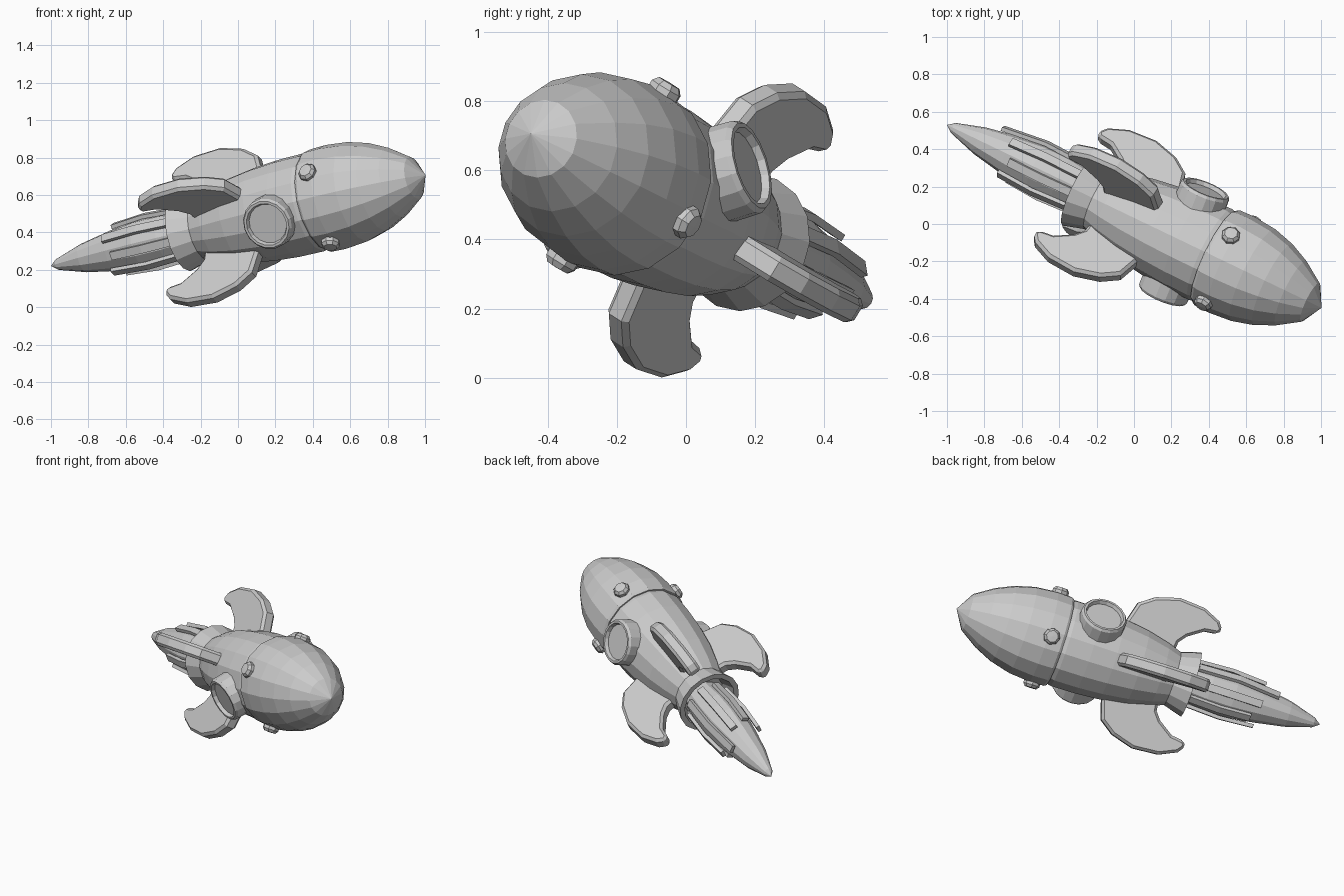
import bpy, bmesh
from math import cos, sin, pi, radians
from mathutils import Matrix, Vector

if "Cube" in bpy.data.objects:
    bpy.data.objects.remove(bpy.data.objects["Cube"])

# Rocket frame: local z runs from exhaust tip to nose, tilted into the world
tail, nose = Vector((-1, .53, .22)), Vector((1, -.43, .705))
axis = (nose - tail).normalized()
side = Vector((0, 0, 1)).cross(axis).normalized()
up = axis.cross(side)
FRAME = Matrix.Translation(tail) @ Matrix((side, up, axis)).transposed().to_4x4()
SHIFT = Matrix.Translation((0, -.017, 0))  # ship sits slightly off the plume line


def finish(name, bm, local=Matrix()):
    bmesh.ops.recalc_face_normals(bm, faces=bm.faces)
    bm.transform(FRAME @ local)
    if not name.startswith('exhaust'):
        bm.transform(SHIFT)
    me = bpy.data.meshes.new(name)
    bm.to_mesh(me)
    bm.free()
    ob = bpy.data.objects.new(name, me)
    bpy.context.collection.objects.link(ob)
    return ob


def lathe(name, profile, n=16, local=Matrix(), closed=False):
    """Revolve (radius, height) points round local z."""
    bm = bmesh.new()
    rings = []
    for r, z in profile:
        if r == 0:
            rings.append([bm.verts.new((0, 0, z))] * n)
        else:
            rings.append([bm.verts.new((r * cos(2 * pi * i / n), r * sin(2 * pi * i / n), z))
                          for i in range(n)])
    pairs = list(zip(rings, rings[1:])) + ([(rings[-1], rings[0])] if closed else [])
    for a, b in pairs:
        for i in range(n):
            j = (i + 1) % n
            bm.faces.new(list(dict.fromkeys((a[i], a[j], b[j], b[i]))))
    return finish(name, bm, local)


def plate(name, outline, thick, angle, bevel=0):
    """Flat plate from (radius, height) outline, turned round the axis."""
    bm = bmesh.new()
    f = bm.faces.new([bm.verts.new((r, -thick / 2, z)) for r, z in outline])
    new = bmesh.ops.extrude_face_region(bm, geom=[f])['geom']
    bmesh.ops.translate(bm, vec=(0, thick, 0),
                        verts=[v for v in new if isinstance(v, bmesh.types.BMVert)])
    ob = finish(name, bm, Matrix.Rotation(radians(angle), 4, 'Z'))
    if bevel:
        m = ob.modifiers.new('edge', 'BEVEL')
        m.width, m.segments, m.limit_method = bevel, 1, 'ANGLE'
        m.angle_limit = radians(50)
    return ob


def outward(angle, height):
    """Frame on the axis whose local z points radially outward."""
    return (Matrix.Translation((0, 0, height)) @ Matrix.Rotation(radians(angle), 4, 'Z')
            @ Matrix.Rotation(pi / 2, 4, 'Y'))


# Hull and overlapping nose dome
lathe('hull', [(0, .88), (.155, .88), (.198, 1.0), (.233, 1.14), (.256, 1.3),
               (.267, 1.45), (.269, 1.6), (.255, 1.66)])
lathe('nose_dome', [(.24, 1.625), (.272, 1.625), (.281, 1.64), (.284, 1.73), (.272, 1.86),
                    (.24, 1.98), (.19, 2.09), (.115, 2.205), (0, 2.274)])

# Flared nozzle, hollow at the rear
lathe('nozzle', [(.165, .93), (.203, .80), (.17, .80), (.13, .89)], closed=True)

# Exhaust plume and the streaks around it
plume = [(0, 0), (.03, .04), (.078, .2), (.11, .38), (.133, .55), (.133, .7), (.11, .87)]
lathe('exhaust_plume', plume, 12)
for k in range(8):
    z0 = .29 if k == 0 else (.42, .38)[k % 2]
    path = [(.128 if k == 0 else .143, z0), (.157, z0 + (.8 - z0) * .5), (.147, .8)]
    outline = path + [(r - .022, z) for r, z in reversed(path)]
    plate(f'exhaust_streak_{k}', outline, .045, 16 + 45 * k)

# Four swept fins and four nose bolts
fin = [(.16, 1.29), (.23, 1.29), (.366, 1.25), (.43, 1.16), (.47, 1.02), (.458, .86),
       (.41, .755), (.365, .722), (.335, .74), (.325, .82), (.263, .912), (.215, .95), (.13, .96)]
bolt = [(.05, .24), (.05, .295), (.036, .312), (0, .314)]
for k in range(4):
    plate(f'fin_{k}', fin, .08, 61 + 90 * k, .016)
    lathe(f'bolt_{k}', bolt, 8, outward(61 + 90 * k, 1.71))

# Two portholes: rim with recessed glass
for k in range(2):
    place = outward(16 + 180 * k, 1.44)
    lathe(f'porthole_rim_{k}', [(.142, .2), (.14, .305), (.13, .32), (.116, .32), (.108, .30),
                                (.108, .2)], 16, place, True)
    lathe(f'porthole_glass_{k}', [(.112, .298), (0, .298)], 16, place)
